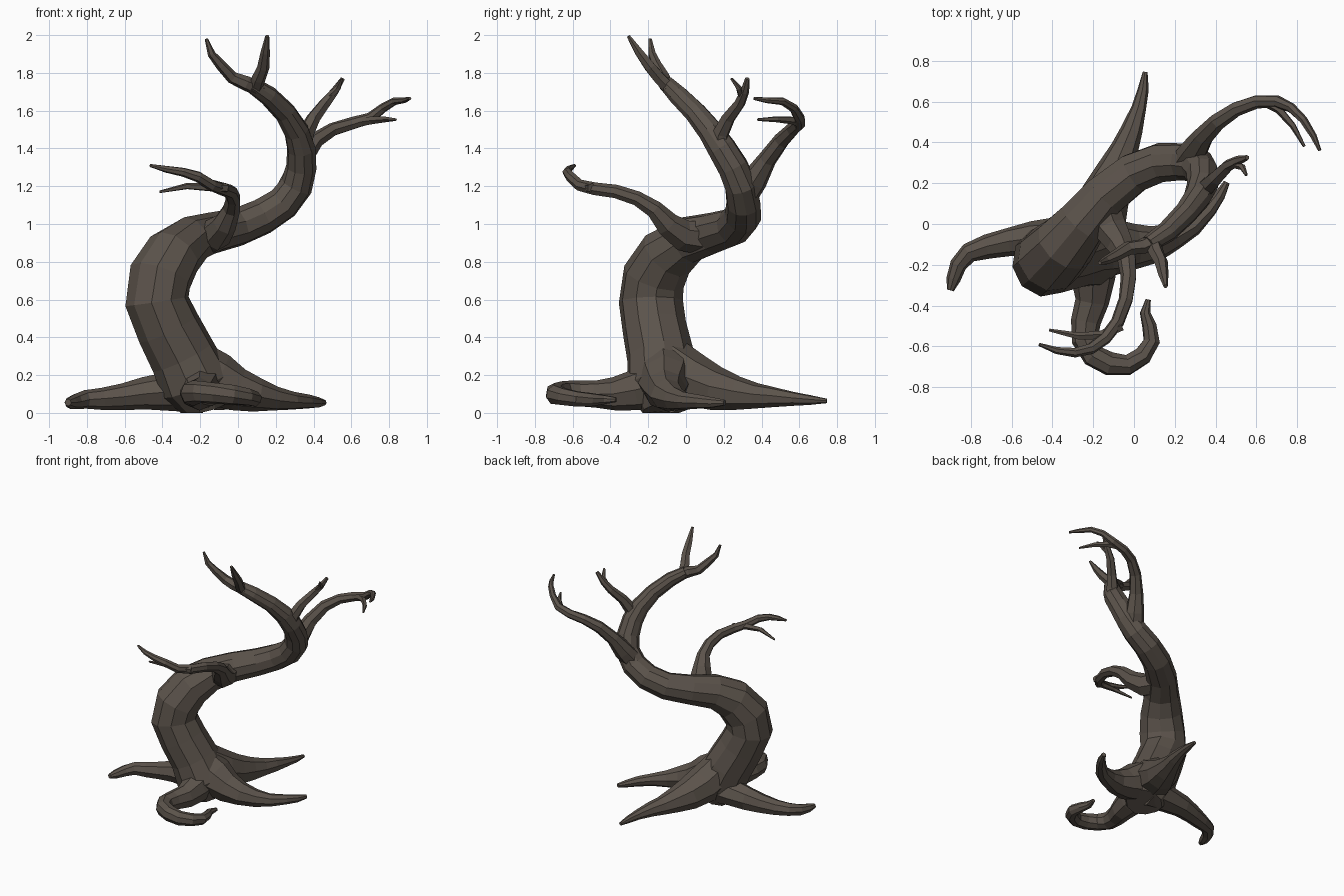
import bpy, bmesh, math, random
from mathutils import Vector

random.seed(4)
bark = bpy.data.materials.new("dark bark")
bark.diffuse_color = (0.105, 0.086, 0.070, 1)


def limb(name, pts, sides=7, rough=0.05):
    """Faceted tapering tube through (x, y, z, radius) points, closed at both ends."""
    P = [Vector(p[:3]) for p in pts]
    bm = bmesh.new()
    rings, side = [], None
    for i, p in enumerate(P):
        t = (P[min(i + 1, len(P) - 1)] - P[max(i - 1, 0)]).normalized()
        if side is None:
            side = t.orthogonal()
        side = (side - t * side.dot(t)).normalized()
        up = t.cross(side)
        ring = []
        for k in range(sides):
            a = 2 * math.pi * k / sides
            r = pts[i][3] * (1.02 + random.uniform(-rough, rough))
            v = p + (side * math.cos(a) + up * math.sin(a)) * r
            v.z = max(v.z, 0.0)
            ring.append(bm.verts.new(v))
        rings.append(ring)
    for a, b in zip(rings, rings[1:]):
        for k in range(sides):
            n = (k + 1) % sides
            bm.faces.new((a[k], a[n], b[n], b[k]))
    bm.faces.new(rings[0][::-1])
    bm.faces.new(rings[-1])
    bmesh.ops.recalc_face_normals(bm, faces=bm.faces)
    me = bpy.data.meshes.new(name)
    bm.to_mesh(me)
    bm.free()
    me.materials.append(bark)
    ob = bpy.data.objects.new(name, me)
    bpy.context.collection.objects.link(ob)
    return ob


# Trunk sweeping left, then right and back, then up into the main limb
limb("trunk", [
    (-0.18, -0.10, 0.02, 0.13), (-0.22, -0.12, 0.15, 0.19), (-0.29, -0.135, 0.30, 0.175),
    (-0.37, -0.165, 0.45, 0.168), (-0.43, -0.185, 0.59, 0.168), (-0.41, -0.17, 0.72, 0.165),
    (-0.34, -0.10, 0.84, 0.15), (-0.25, 0.01, 0.915, 0.125), (-0.14, 0.14, 0.95, 0.108),
    (0.00, 0.25, 0.985, 0.10), (0.13, 0.30, 1.04, 0.096), (0.24, 0.305, 1.11, 0.09),
    (0.31, 0.29, 1.20, 0.085), (0.335, 0.25, 1.30, 0.080), (0.335, 0.19, 1.40, 0.075),
    (0.31, 0.13, 1.49, 0.066), (0.25, 0.05, 1.59, 0.057), (0.16, -0.04, 1.68, 0.052),
    (0.07, -0.10, 1.74, 0.042)], 10, 0.015)

# Top fork
limb("top_left_twig", [
    (0.12, -0.07, 1.71, 0.042), (0.04, -0.11, 1.745, 0.038), (-0.03, -0.12, 1.775, 0.034),
    (-0.09, -0.155, 1.84, 0.028), (-0.14, -0.18, 1.90, 0.021), (-0.168, -0.19, 1.98, 0.009)], 6)
limb("top_right_twig", [
    (0.09, -0.08, 1.71, 0.036), (0.11, -0.14, 1.77, 0.036), (0.135, -0.19, 1.83, 0.032),
    (0.145, -0.25, 1.91, 0.024), (0.155, -0.305, 1.995, 0.010)], 6)

# Short right branch
limb("short_branch", [
    (0.33, 0.17, 1.38, 0.055), (0.36, 0.185, 1.48, 0.045), (0.40, 0.225, 1.56, 0.037),
    (0.46, 0.285, 1.64, 0.030), (0.51, 0.31, 1.70, 0.024), (0.555, 0.325, 1.77, 0.012)], 6)
limb("short_branch_twig", [
    (0.48, 0.295, 1.67, 0.018), (0.53, 0.28, 1.72, 0.016), (0.55, 0.24, 1.77, 0.007)], 5)

# Long right branch bending back, then curling forward
limb("long_branch", [
    (0.25, 0.29, 1.13, 0.075), (0.295, 0.36, 1.23, 0.068), (0.34, 0.43, 1.34, 0.050),
    (0.41, 0.505, 1.44, 0.042), (0.50, 0.565, 1.50, 0.036), (0.60, 0.60, 1.53, 0.033),
    (0.70, 0.60, 1.56, 0.030), (0.77, 0.57, 1.615, 0.024), (0.83, 0.51, 1.65, 0.020),
    (0.88, 0.43, 1.655, 0.016), (0.91, 0.36, 1.665, 0.008)], 7)
limb("long_branch_twig", [
    (0.64, 0.60, 1.54, 0.024), (0.71, 0.56, 1.55, 0.021), (0.78, 0.48, 1.555, 0.016),
    (0.835, 0.38, 1.553, 0.007)], 5)

# Front branch curling to the left
limb("front_branch", [
    (-0.16, 0.09, 0.93, 0.09), (-0.12, -0.02, 0.945, 0.085), (-0.07, -0.10, 1.00, 0.065),
    (-0.035, -0.17, 1.08, 0.046), (-0.025, -0.26, 1.135, 0.039), (-0.04, -0.37, 1.17, 0.036),
    (-0.08, -0.48, 1.185, 0.033), (-0.14, -0.56, 1.205, 0.031), (-0.21, -0.61, 1.25, 0.028),
    (-0.29, -0.63, 1.275, 0.023), (-0.38, -0.62, 1.29, 0.018), (-0.465, -0.59, 1.31, 0.008)], 7)
limb("front_branch_twig", [
    (-0.06, -0.50, 1.19, 0.026), (-0.16, -0.545, 1.195, 0.023), (-0.27, -0.55, 1.20, 0.017),
    (-0.415, -0.52, 1.17, 0.007)], 5)

# Four roots
limb("left_root", [
    (-0.20, -0.08, 0.13, 0.13), (-0.38, -0.07, 0.11, 0.10), (-0.50, -0.07, 0.10, 0.083),
    (-0.61, -0.085, 0.085, 0.068), (-0.72, -0.11, 0.075, 0.058), (-0.81, -0.14, 0.07, 0.048),
    (-0.86, -0.20, 0.06, 0.041), (-0.885, -0.27, 0.055, 0.033), (-0.90, -0.325, 0.055, 0.018)], 8)
limb("curled_front_root", [
    (-0.20, -0.14, 0.15, 0.13), (-0.20, -0.27, 0.12, 0.105), (-0.205, -0.38, 0.10, 0.085),
    (-0.235, -0.48, 0.10, 0.072), (-0.24, -0.57, 0.105, 0.065), (-0.20, -0.645, 0.11, 0.058),
    (-0.12, -0.685, 0.105, 0.056), (-0.03, -0.69, 0.095, 0.052), (0.045, -0.645, 0.085, 0.047),
    (0.085, -0.575, 0.075, 0.041), (0.075, -0.50, 0.07, 0.034), (0.055, -0.435, 0.07, 0.026),
    (0.07, -0.37, 0.07, 0.013)], 8)
limb("back_root", [
    (-0.24, -0.10, 0.26, 0.14), (-0.18, 0.04, 0.17, 0.14), (-0.13, 0.16, 0.125, 0.115),
    (-0.085, 0.27, 0.105, 0.088), (-0.045, 0.37, 0.09, 0.068), (-0.01, 0.46, 0.085, 0.053),
    (0.025, 0.57, 0.075, 0.036), (0.045, 0.66, 0.068, 0.026), (0.055, 0.745, 0.063, 0.012)], 8)
limb("right_root", [
    (-0.24, -0.12, 0.24, 0.15), (-0.11, -0.11, 0.17, 0.14), (0.00, -0.11, 0.125, 0.112),
    (0.10, -0.10, 0.095, 0.086), (0.20, -0.06, 0.075, 0.062), (0.29, -0.01, 0.065, 0.047),
    (0.37, 0.07, 0.06, 0.036), (0.42, 0.14, 0.055, 0.028), (0.455, 0.205, 0.055, 0.015)], 8)
